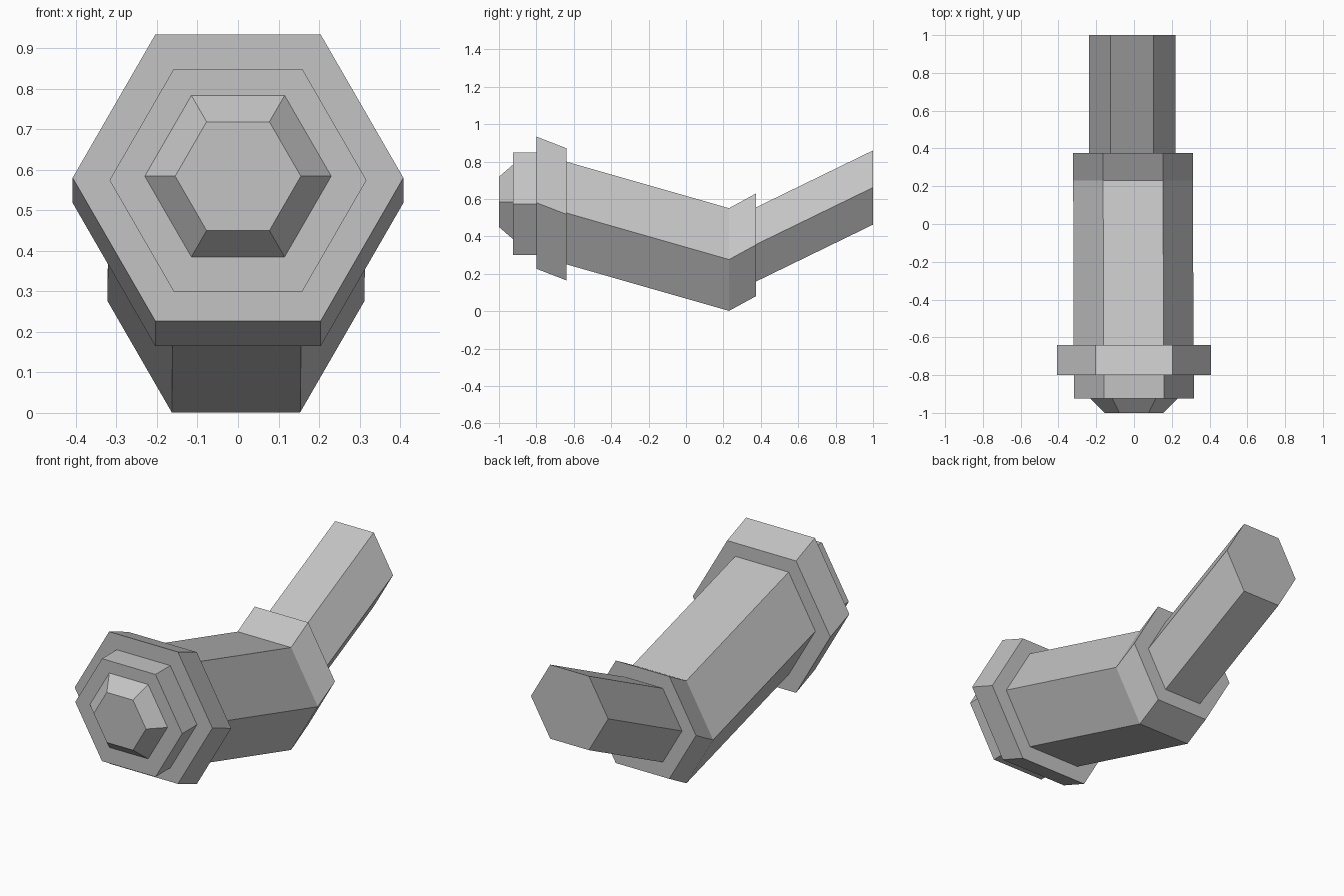
import bpy
import bmesh
from math import cos, sin, pi

cube = bpy.data.objects.get("Cube")
if cube:
    bpy.data.objects.remove(cube, do_unlink=True)

SIDES = 6

# Plain grey material
grey = bpy.data.materials.new("plain grey")
grey.use_nodes = True
colour = (0.55, 0.55, 0.55, 1)
grey.diffuse_color = colour
grey.node_tree.nodes["Principled BSDF"].inputs["Base Color"].default_value = colour


def loft(name, rings, cap_start=False, cap_end=False):
    """Skin upright hexagonal sections: (y, centre x, centre z, radius)."""
    bm = bmesh.new()
    loops = []
    for y, cx, cz, r in rings:
        angles = [2 * pi * i / SIDES for i in range(SIDES)]
        loops.append([bm.verts.new((cx + r * cos(a), y, cz + r * sin(a))) for a in angles])
    for a, b in zip(loops, loops[1:]):
        for i in range(SIDES):
            j = (i + 1) % SIDES
            bm.faces.new((a[i], a[j], b[j], b[i]))
    if cap_start:
        bm.faces.new(loops[0][::-1])
    if cap_end:
        bm.faces.new(loops[-1])
    # Sections run from front to back, so this winding faces inward
    a, b = loops[0], loops[-1]
    bm.normal_update()
    side = next(f for f in bm.faces if abs(f.normal.y) < 0.9)
    section = min(loops, key=lambda lp: abs(lp[0].co.y - side.calc_center_median().y))
    centre = sum((v.co for v in section), section[0].co * 0) / SIDES
    if side.normal.dot(side.calc_center_median() - centre) < 0:
        bmesh.ops.reverse_faces(bm, faces=bm.faces[:])
    if cap_start or cap_end:
        bmesh.ops.recalc_face_normals(bm, faces=bm.faces[:])
        cap = max(bm.faces, key=lambda f: len(f.verts))
        outward = -1 if cap_start else 1
        if cap.normal.y * outward < 0:
            bmesh.ops.reverse_faces(bm, faces=bm.faces[:])
    mesh = bpy.data.meshes.new(name)
    bm.to_mesh(mesh)
    bm.free()
    mesh.materials.append(grey)
    obj = bpy.data.objects.new(name, mesh)
    bpy.context.collection.objects.link(obj)
    return obj


# Sections where neighbouring parts meet
nose_base = (-0.925, 0, 0.584, 0.23)
ring_back = (-0.80, 0, 0.574, 0.317)
collar_back = (-0.64, 0, 0.518, 0.408)
body_end = (0.375, -0.005, 0.355, 0.317)

# Tapered tip
loft("nose", [(-1, 0, 0.584, 0.155), nose_base], cap_start=True)
# Stepped ring behind the tip
loft("front_ring", [nose_base, (-0.925, 0, 0.574, 0.317), ring_back])
# Wide sloping flange
loft("collar", [ring_back, (-0.80, 0, 0.58, 0.408), collar_back])
# Bent main tube
loft("elbow_body", [collar_back, (-0.64, -0.002, 0.525, 0.317),
                    (0.23, -0.005, 0.276, 0.317), body_end])
# Narrow rear stem
loft("rear_stem", [body_end, (0.375, -0.01, 0.357, 0.229),
                   (1, -0.01, 0.661, 0.229)], cap_end=True)
